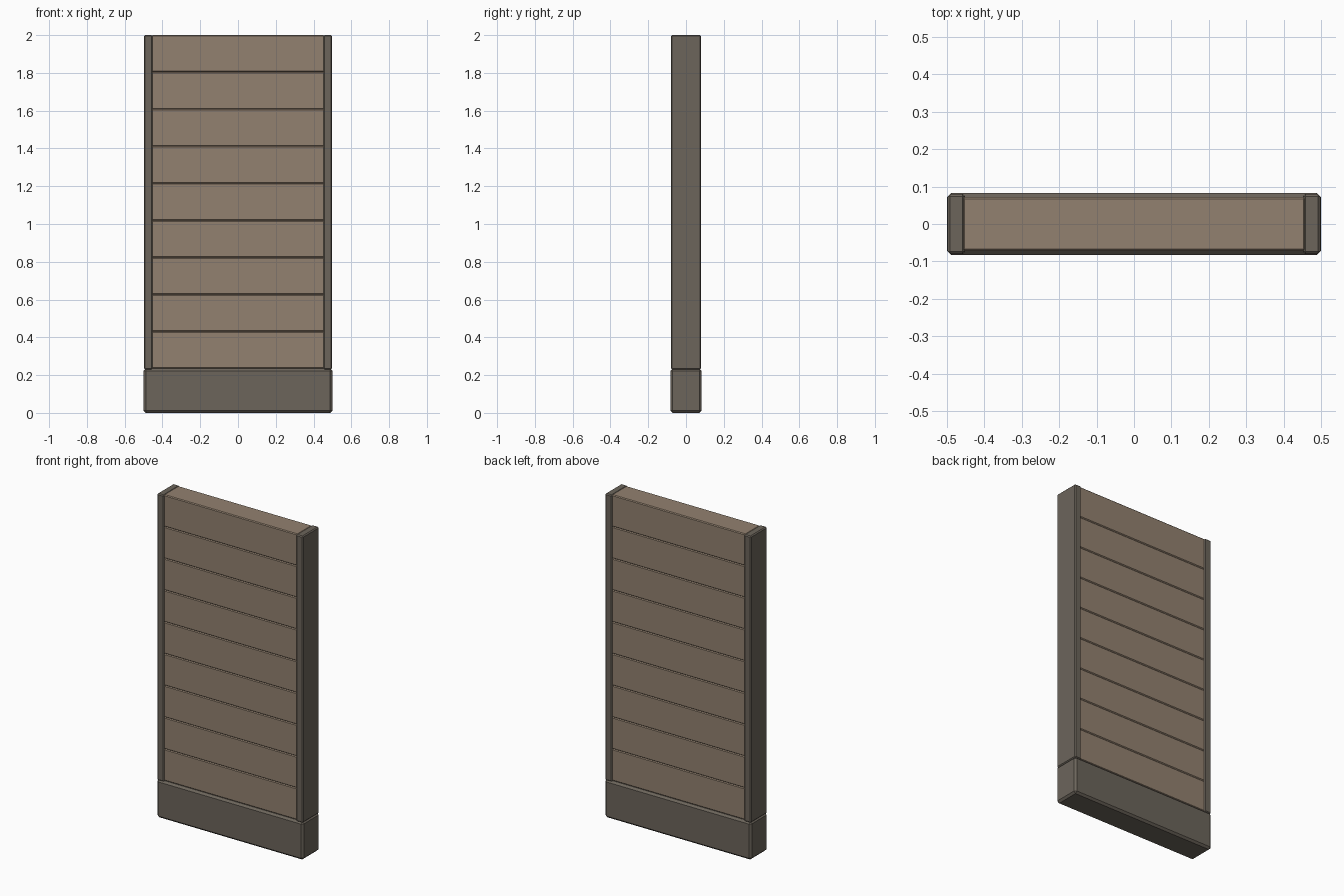
import bpy

cube = bpy.data.objects.get("Cube")
if cube:
    bpy.data.objects.remove(cube, do_unlink=True)


def material(name, rgb):
    mat = bpy.data.materials.new(name)
    mat.use_nodes = True
    mat.diffuse_color = (*rgb, 1)
    bsdf = mat.node_tree.nodes["Principled BSDF"]
    bsdf.inputs["Base Color"].default_value = (*rgb, 1)
    bsdf.inputs["Roughness"].default_value = 0.8
    return mat


frame_mat = material("weathered grey brown", (0.15, 0.13, 0.105))
plank_mat = material("tan wood", (0.29, 0.22, 0.16))


def block(name, low, high, mat, bevel):
    """Box between two corners with chamfered edges."""
    bpy.ops.mesh.primitive_cube_add(
        size=1, location=[(a + b) / 2 for a, b in zip(low, high)])
    ob = bpy.context.object
    ob.name = name
    ob.scale = [b - a for a, b in zip(low, high)]
    bpy.ops.object.transform_apply(location=False, rotation=False, scale=True)
    ob.data.materials.append(mat)
    mod = ob.modifiers.new("Chamfer", "BEVEL")
    mod.width = bevel
    mod.segments = 1
    return ob


BASE_TOP = 0.235
TOP = 2.0
PLANKS = 9

# Plinth
block("base", (-0.5, -0.083, 0), (0.5, 0.083, BASE_TOP), frame_mat, 0.012)

# Side posts
for side, name in ((-1, "right_post"), (1, "left_post")):
    x0, x1 = sorted((side * 0.452, side * 0.498))
    block(name, (x0, -0.08, BASE_TOP - 0.005), (x1, 0.08, TOP), frame_mat, 0.006)

# Stacked horizontal planks
step = (TOP - BASE_TOP) / PLANKS
for i in range(PLANKS):
    z = BASE_TOP + i * step
    block(f"plank_{i + 1}", (-0.458, -0.072, z), (0.458, 0.072, z + step),
          plank_mat, 0.005)
